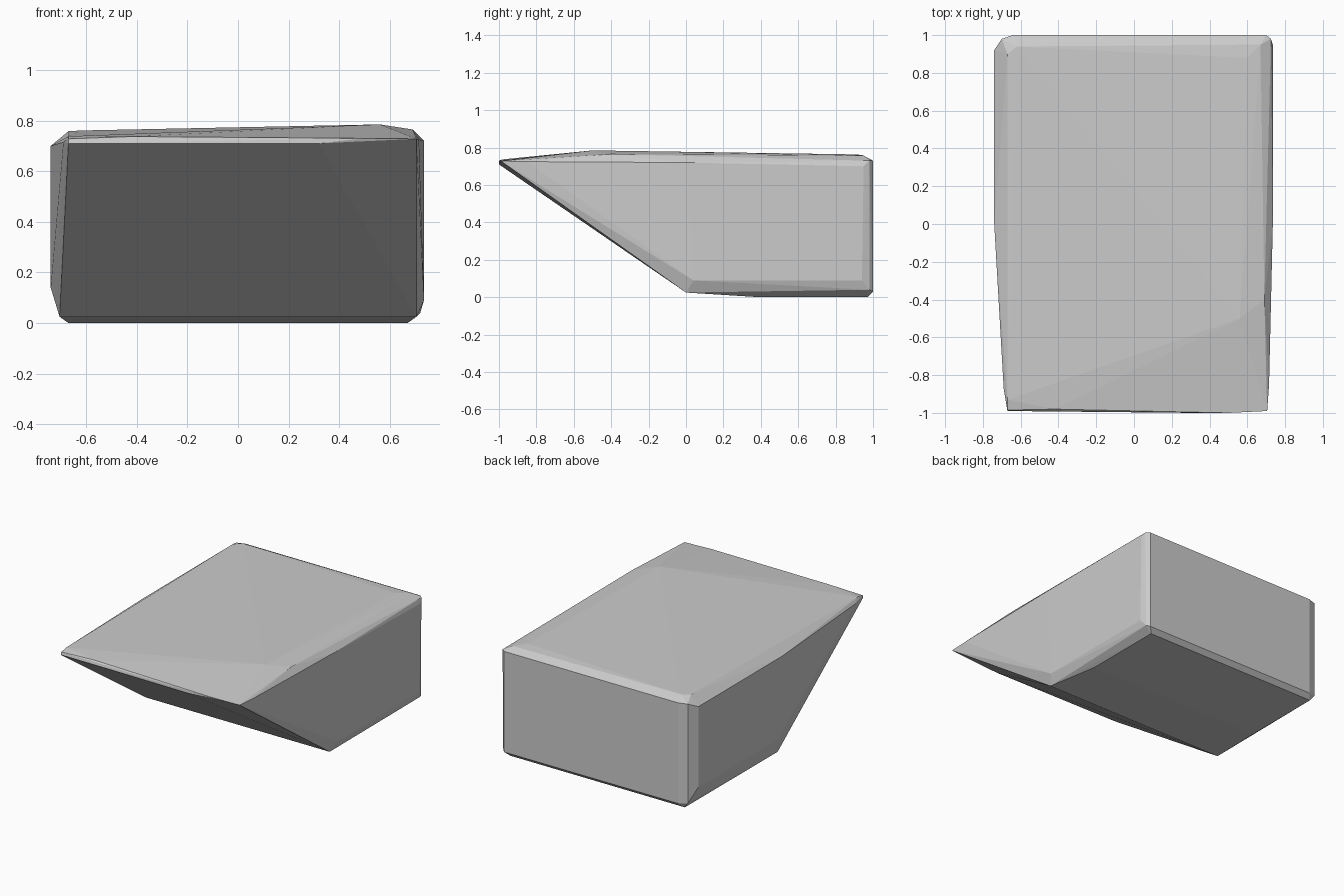
import bpy, bmesh

# Corner points of each side of the wedge-fronted block; the convex hull forms its chamfers
right_side = [(.735, .95, .70), (.735, .94, .09), (.735, .04, .09), (.715, -.85, .725), (.735, .0, .72)]
left_side = [(-.74, .92, .70), (-.74, .92, .14), (-.74, .05, .14), (-.74, .0, .70), (-.69, -.87, .715)]
back = [(.70, 1, .73), (.70, 1, .03), (-.64, 1, .03), (-.64, 1, .73),
        (.725, .98, .73), (-.70, .98, .73), (.72, .98, .04), (-.70, .98, .04)]
top = [(.56, -.5, .785), (.60, .88, .764), (-.62, .94, .761), (.67, .95, .757),
       (-.67, .90, .758), (-.67, -.93, .738), (-.42, -.98, .737), (.69, -.4, .765)]
front_lip = [(-.67, -.99, .71), (.32, -1, .71), (.705, -.99, .728), (-.67, -.985, .728), (.5, -1, .73)]
base = [(.67, .97, 0), (-.67, .97, 0), (.67, .40, 0), (-.67, .40, 0),
        (.705, .0, .025), (-.705, .0, .025)]

bm = bmesh.new()
for p in right_side + left_side + back + top + front_lip + base:
    bm.verts.new(p)
bmesh.ops.convex_hull(bm, input=bm.verts[:])
bmesh.ops.delete(bm, geom=[v for v in bm.verts if not v.link_faces], context='VERTS')
bmesh.ops.dissolve_limit(bm, angle_limit=.01, verts=bm.verts[:], edges=bm.edges[:])
bmesh.ops.recalc_face_normals(bm, faces=bm.faces[:])

# Wedge block
mesh = bpy.data.meshes.new("wedge_block")
bm.to_mesh(mesh)
bm.free()
block = bpy.data.objects.new("wedge_block", mesh)
bpy.context.collection.objects.link(block)
